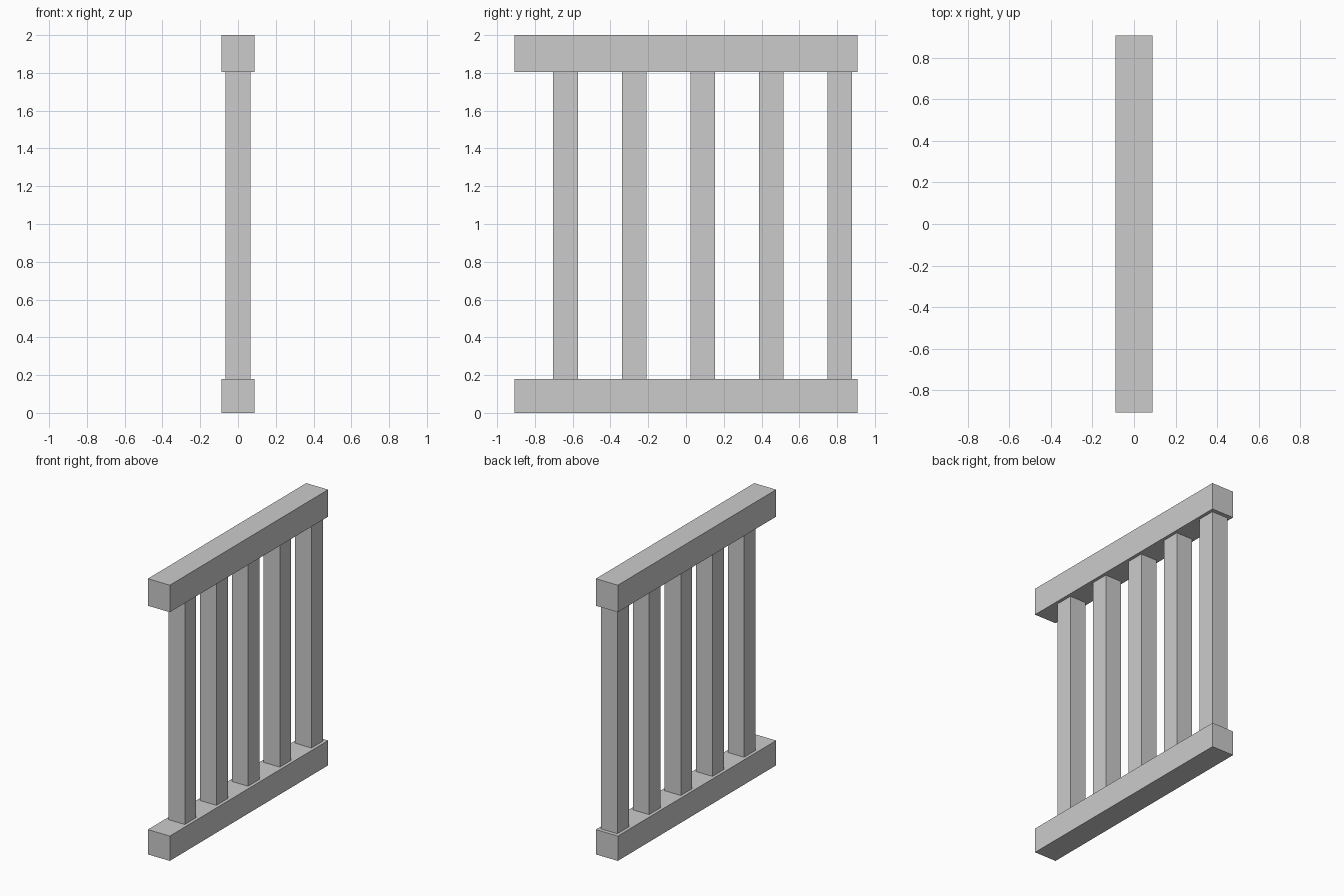
import bpy

if "Cube" in bpy.data.objects:
    bpy.data.objects.remove(bpy.data.objects["Cube"])

LENGTH = 1.815          # rail length along y
PITCH = LENGTH / 5      # baluster spacing
RAIL_W, POST_W = 0.176, 0.13
LOW, HIGH, TOP = 0.18, 1.804, 2.0


def box(name, width, y, depth, z0, z1):
    bpy.ops.mesh.primitive_cube_add(size=1, location=(0, y, (z0 + z1) / 2))
    ob = bpy.context.object
    ob.name = name
    ob.scale = (width, depth, z1 - z0)
    bpy.ops.object.transform_apply(location=False, rotation=False, scale=True)
    return ob


# Horizontal rails
box("bottom_rail", RAIL_W, 0, LENGTH, 0, LOW)
box("top_rail", RAIL_W, 0, LENGTH, HIGH, TOP)

# Evenly spaced square balusters, shifted toward the back end
for i in range(5):
    box(f"baluster_{i + 1}", POST_W, 0.088 + (i - 2) * PITCH, POST_W, LOW, HIGH)
